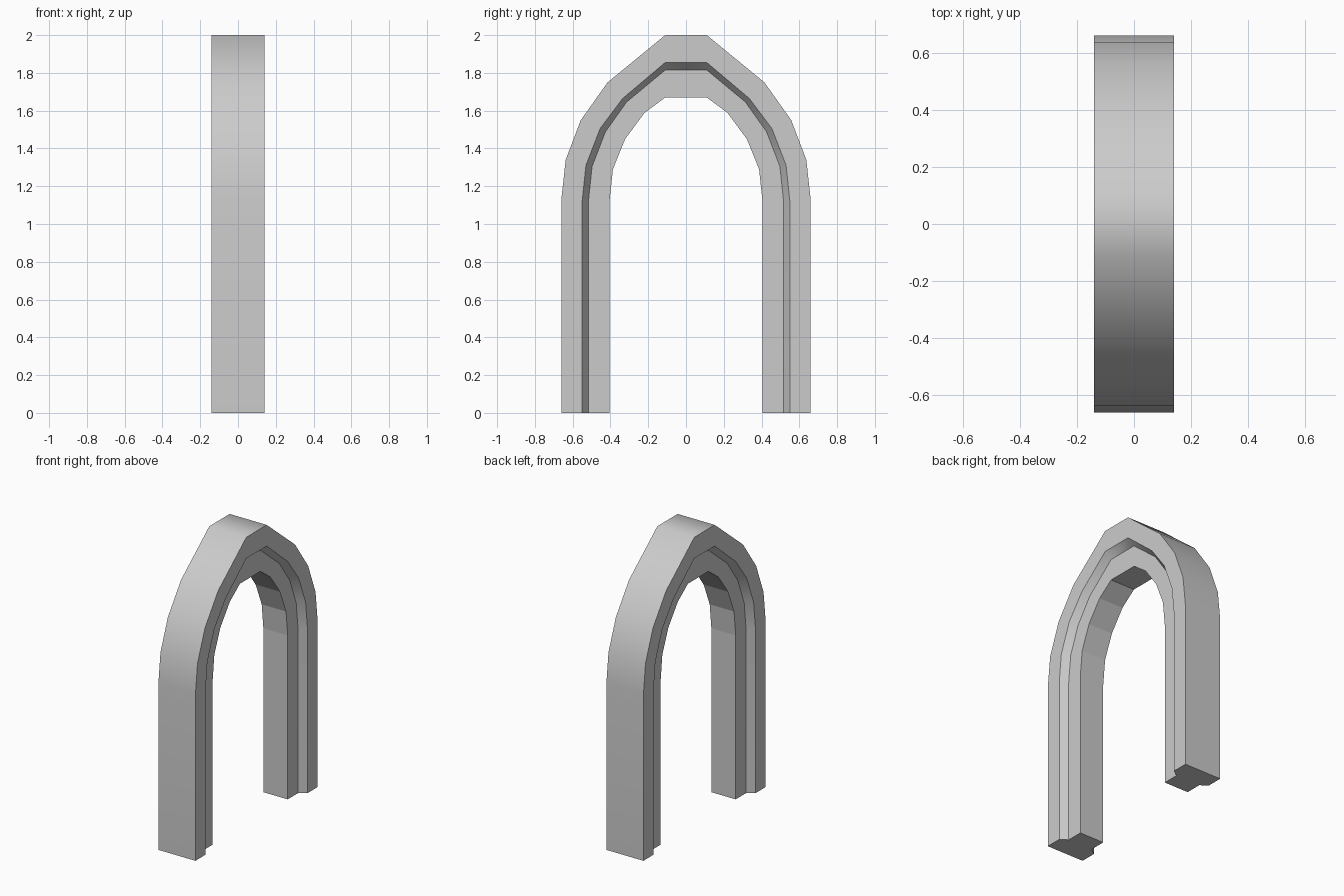
import bpy, bmesh, math

if "Cube" in bpy.data.objects:
    bpy.data.objects.remove(bpy.data.objects["Cube"])

# Right half of each contour line of the arch, foot to crown (y, z)
OUTER = [(0.66, 0), (0.66, 1.13), (0.637, 1.34), (0.557, 1.55), (0.415, 1.75), (0.11, 2.0)]
STEP_OUT = [(0.55, 0), (0.55, 1.12), (0.53, 1.31), (0.455, 1.505), (0.335, 1.665), (0.11, 1.855)]
STEP_IN = [(0.517, 0), (0.517, 1.115), (0.497, 1.305), (0.427, 1.487), (0.315, 1.645), (0.11, 1.815)]
INNER = [(0.405, 0), (0.405, 1.12), (0.387, 1.29), (0.322, 1.45), (0.22, 1.588), (0.11, 1.67)]
WIDE, NARROW = 0.14, 0.092


def full_path(half):
    return half + [(-y, z) for y, z in reversed(half)]


# Cross-section as a closed ring of contour lines at given x
section = [(WIDE, OUTER), (WIDE, STEP_OUT), (NARROW, STEP_IN), (NARROW, INNER),
           (-NARROW, INNER), (-NARROW, STEP_IN), (-WIDE, STEP_OUT), (-WIDE, OUTER)]

# Sweep the stepped section along the arch
bm = bmesh.new()
lines = [[bm.verts.new((x, y, z)) for y, z in full_path(half)] for x, half in section]
n = len(lines[0])
inner_faces = []
for k, a in enumerate(lines):
    b = lines[(k + 1) % len(lines)]
    for i in range(n - 1):
        f = bm.faces.new((a[i], a[i + 1], b[i + 1], b[i]))
        if k == 3:
            inner_faces.append(f)

# Close the feet
for end in (0, n - 1):
    for p, q in ((0, 7), (1, 6), (2, 5)):
        r, s = p + 1, q - 1
        bm.faces.new((lines[p][end], lines[r][end], lines[s][end], lines[q][end]))
bmesh.ops.recalc_face_normals(bm, faces=bm.faces)
bm.faces.index_update()
flat_ids = [f.index for f in inner_faces]

mesh = bpy.data.meshes.new("stepped_arch")
bm.to_mesh(mesh)
bm.free()
arch = bpy.data.objects.new("stepped_arch", mesh)
bpy.context.collection.objects.link(arch)

# Smooth outer curve, faceted underside
bpy.context.view_layer.objects.active = arch
arch.select_set(True)
bpy.ops.object.shade_smooth_by_angle(angle=math.radians(39.5))
for i in flat_ids:
    mesh.polygons[i].use_smooth = False
